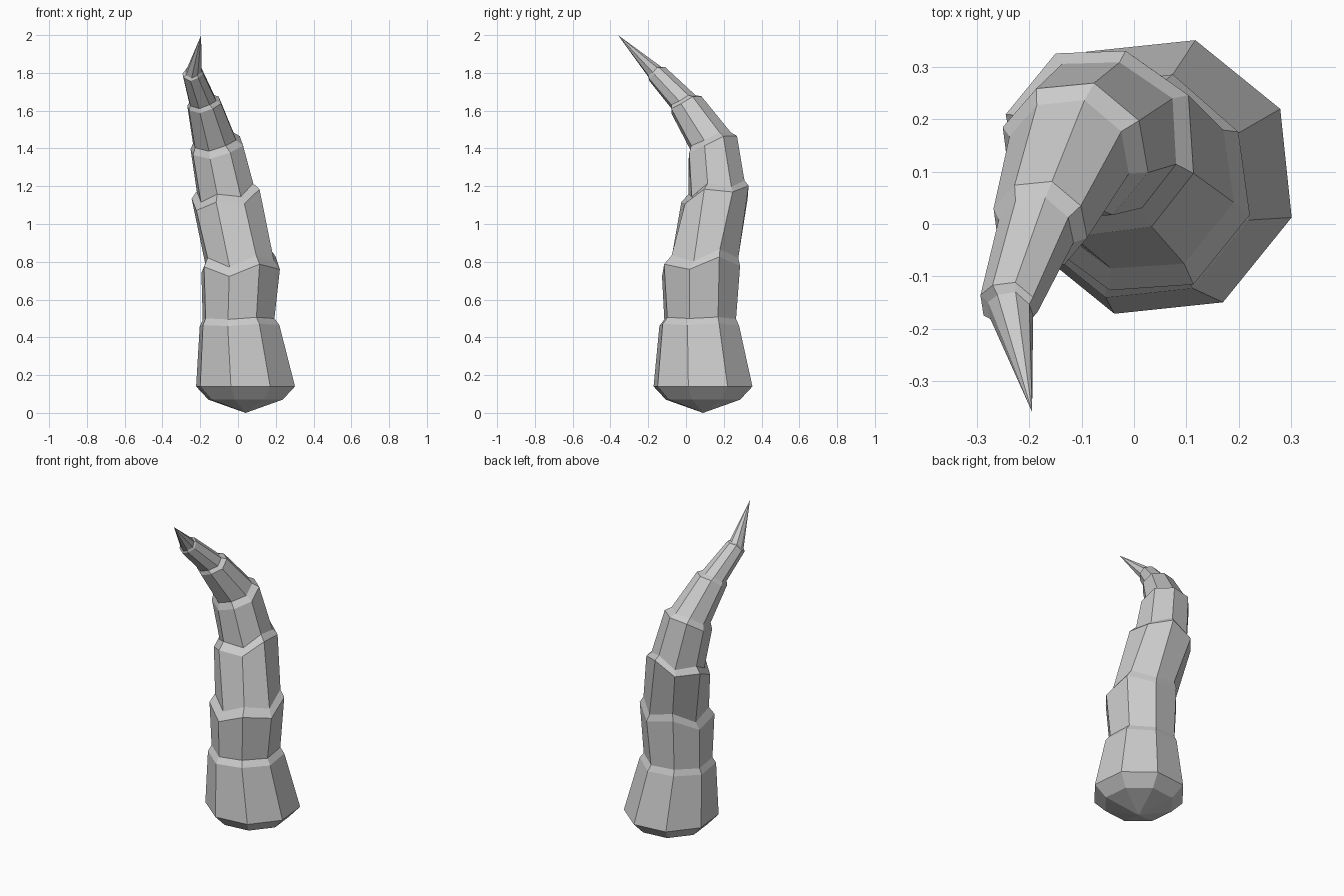
import bpy, bmesh, math
from mathutils import Vector

if "Cube" in bpy.data.objects:
    bpy.data.objects.remove(bpy.data.objects["Cube"])

SIDES = 8
PHASE = math.radians(-16.5)

# Ring profile along the horn: centre, radius, plane tilt (dz/dx, dz/dy), zigzag height
RINGS = [
    ((0.04, 0.09, 0.07), 0.205, (0, 0), 0),
    ((0.04, 0.09, 0.14), 0.273, (0, 0), 0),
    ((0.008, 0.07, 0.465), 0.220, (0.02, 0.0), 0.004),
    ((0.003, 0.075, 0.50), 0.198, (0.02, 0.0), 0.004),
    ((0.012, 0.077, 0.775), 0.217, (0.08, 0.11), 0.025),
    ((0.007, 0.093, 0.82), 0.190, (0.08, 0.11), 0.025),
    ((-0.062, 0.157, 1.14), 0.190, (0.20, 0.19), -0.020),
    ((-0.065, 0.165, 1.175), 0.158, (0.20, 0.19), -0.020),
    ((-0.113, 0.140, 1.41), 0.146, (0.20, 0.42), 0.005),
    ((-0.125, 0.130, 1.44), 0.120, (0.20, 0.42), 0.005),
    ((-0.180, 0.0, 1.635), 0.094, (0.22, 0.50), 0.004),
    ((-0.188, -0.015, 1.65), 0.075, (0.22, 0.50), 0.004),
    ((-0.240, -0.155, 1.797), 0.057, (0.25, 0.85), 0.004),
    ((-0.237, -0.165, 1.805), 0.045, (0.25, 0.85), 0.004),
]
BASE_POINT = (0.04, 0.09, 0.0)
TIP_POINT = (-0.195, -0.36, 2.0)


def add_ring(bm, centre, radius, tilt, zigzag):
    """Octagon on a tilted plane, alternate corners pushed along the axis."""
    normal = Vector((-tilt[0], -tilt[1], 1)).normalized()
    turn = Vector((0, 0, 1)).rotation_difference(normal)
    ring = []
    for k in range(SIDES):
        a = PHASE + k * math.tau / SIDES
        p = Vector((radius * math.cos(a), radius * math.sin(a),
                    zigzag if k % 2 else -zigzag))
        ring.append(bm.verts.new(Vector(centre) + turn @ p))
    return ring


# Segmented curved horn, one closed loft
bm = bmesh.new()
rings = [add_ring(bm, *r) for r in RINGS]
base = bm.verts.new(BASE_POINT)
tip = bm.verts.new(TIP_POINT)
for k in range(SIDES):
    n = (k + 1) % SIDES
    bm.faces.new((base, rings[0][n], rings[0][k]))
    for lo, hi in zip(rings, rings[1:]):
        bm.faces.new((lo[k], lo[n], hi[n], hi[k]))
    bm.faces.new((rings[-1][k], rings[-1][n], tip))
bmesh.ops.recalc_face_normals(bm, faces=bm.faces)

mesh = bpy.data.meshes.new("curved_horn")
bm.to_mesh(mesh)
bm.free()
bpy.context.collection.objects.link(bpy.data.objects.new("curved_horn", mesh))
